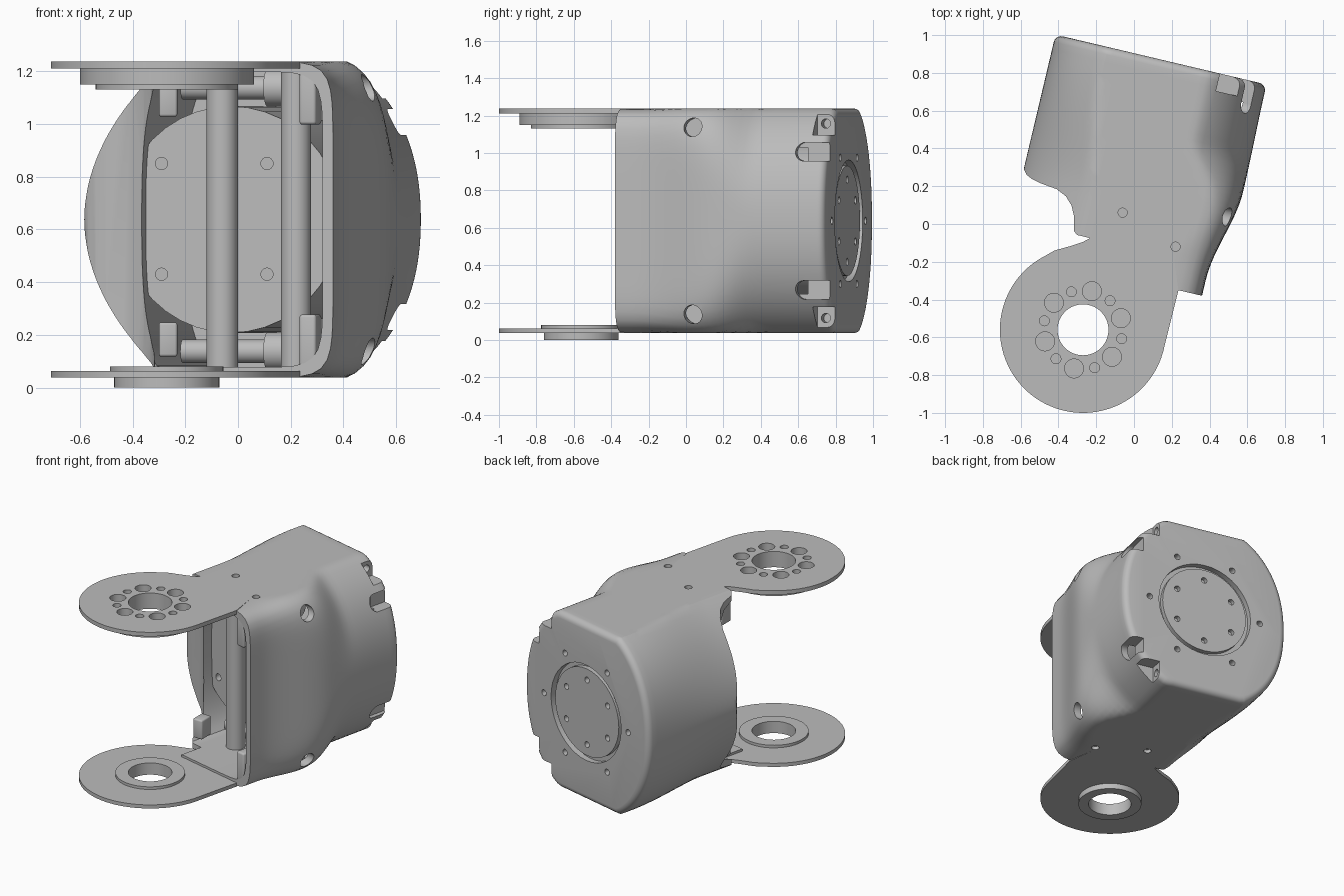
import bpy, bmesh, math
from mathutils import Matrix, Vector

if "Cube" in bpy.data.objects:
    bpy.data.objects.remove(bpy.data.objects["Cube"])

grey = bpy.data.materials.new("light grey")
grey.use_nodes = True
grey.diffuse_color = (0.5, 0.5, 0.5, 1)
grey.node_tree.nodes["Principled BSDF"].inputs["Base Color"].default_value = (0.5, 0.5, 0.5, 1)

TURN = Matrix.Rotation(math.radians(-13.3), 4, 'Z')   # body frame
WORLD = Matrix.Identity(4)
MID, CU, HALF = 0.6375, -0.06, 0.6
HUB = (-0.27, -0.56)


def finish(bm, name, frame=WORLD):
    bmesh.ops.transform(bm, matrix=frame, verts=bm.verts)
    bmesh.ops.recalc_face_normals(bm, faces=bm.faces)
    mesh = bpy.data.meshes.new(name)
    bm.to_mesh(mesh)
    bm.free()
    mesh.materials.append(grey)
    ob = bpy.data.objects.new(name, mesh)
    bpy.context.collection.objects.link(ob)
    return ob


def add_rod(bm, a, b, r, n=40):
    a, b = Vector(a), Vector(b)
    m = Matrix.Translation((a + b) / 2) @ (b - a).to_track_quat('Z', 'Y').to_matrix().to_4x4()
    bmesh.ops.create_cone(bm, cap_ends=True, segments=n, radius1=r, radius2=r,
                          depth=(b - a).length, matrix=m)


def rods(name, items, frame=WORLD):
    bm = bmesh.new()
    for a, b, r in items:
        add_rod(bm, a, b, r)
    return finish(bm, name, frame)


def box(name, lo, hi, frame=WORLD, bevel=0.0):
    bm = bmesh.new()
    lo, hi = Vector(lo), Vector(hi)
    m = Matrix.Translation((lo + hi) / 2) @ Matrix.Diagonal((*(hi - lo), 1))
    bmesh.ops.create_cube(bm, size=1, matrix=m)
    if bevel:
        bmesh.ops.bevel(bm, geom=bm.edges[:], offset=bevel, segments=3, profile=0.5, affect='EDGES')
    return finish(bm, name, frame)


def prism(name, points, z0, z1, frame=WORLD):
    bm = bmesh.new()
    face = bm.faces.new([bm.verts.new((x, y, z0)) for x, y in points])
    top = bmesh.ops.extrude_face_region(bm, geom=[face])["geom"]
    bmesh.ops.translate(bm, vec=(0, 0, z1 - z0), verts=[v for v in top if isinstance(v, bmesh.types.BMVert)])
    return finish(bm, name, frame)


def cut(ob, *cutters):
    for c in cutters:
        mod = ob.modifiers.new("cut", 'BOOLEAN')
        mod.operation, mod.solver, mod.object = 'DIFFERENCE', 'EXACT', c
        bpy.context.view_layer.update()
        mesh = bpy.data.meshes.new_from_object(ob.evaluated_get(bpy.context.evaluated_depsgraph_get()))
        ob.modifiers.clear()
        ob.data = mesh
        bpy.data.objects.remove(c)


def smooth_step(a, b, v):
    t = min(max((v - a) / (b - a), 0), 1)
    return t * t * (3 - 2 * t)


def section(v, inset, left, left_power):
    """Rounded section with flat top and bottom, boxy at the front right."""
    blend = smooth_step(-0.15, 0.5, v)
    right = 0.498 + 0.085 * smooth_step(-0.2, 0.3, v) - 0.01 * smooth_step(0.3, 0.88, v)
    flat = HALF - inset
    for i in range(112):
        t = math.tau * i / 112
        c, s = math.cos(t), math.sin(t)
        if c > 0:
            a, b, n = right, HALF + 0.06 * blend, 9 - 6.8 * blend
        else:
            a, b, n = left, HALF + 0.075, left_power
        r = (abs(c / (a - inset)) ** n + abs(s / (b - inset)) ** n) ** (-1 / n)
        yield CU + r * c, v, MID + max(-flat, min(flat, r * s))


def loft(name, stations):
    bm = bmesh.new()
    rings = [[bm.verts.new(p) for p in section(*s)] for s in stations]
    for r0, r1 in zip(rings, rings[1:]):
        for i in range(len(r0)):
            j = (i + 1) % len(r0)
            bm.faces.new((r0[i], r0[j], r1[j], r1[i]))
    bm.faces.new(rings[0])
    bm.faces.new(rings[-1])
    return finish(bm, name, TURN)


# Hollow body shell with a rounded back rim and a closed left cheek
FRONT, BACK, RIM = -0.287, 0.88, 0.04
steps = [(FRONT + (BACK - RIM - FRONT) * i / 30, 0) for i in range(30)]
steps += [(BACK - RIM + RIM * math.sin(a), RIM * (1 - math.cos(a)))
          for a in [math.radians(18 * k) for k in range(6)]]
shell = loft("body_shell", [(v, inset, 0.575, 1.68 + 0.5 * smooth_step(0.1, 0.8, v)) for v, inset in steps])
cavity = loft("cavity", [(-0.4 + 1.16 * i / 30, 0.04, 0.37, 3) for i in range(31)])
notch = prism("notch", [(-0.9, 0.21), (-0.65, 0.18), (-0.632, 0.145), (-0.612, 0.122), (-0.58, 0.107),
                        (-0.537, 0.097), (-0.44, 0.085), (-0.385, 0.06), (-0.345, 0.02), (-0.32, -0.03),
                        (-0.308, -0.08), (-0.3, -0.11), (-0.28, -0.126), (-0.2, -0.126),
                        (-0.2, -0.5), (-0.9, -0.5)], -0.2, 1.5, TURN)
cut(shell, cavity, notch)

# Side bolt holes, rear corner slots and screw pockets
for sign in (-1, 1):
    z = MID + sign * 0.5
    cut(shell, rods("bolt_cutter", [((0.3, 0.15, z), (0.8, 0.15, z), 0.05)], TURN))
    z = MID + sign * 0.37
    cut(shell, box("slot_cutter", (0.375, 0.755, z - 0.05), (0.8, 1, z + 0.05), TURN),
        rods("slot_end", [((0.375, 0.755, z), (0.8, 0.755, z), 0.05)], TURN))
    zs = sorted((MID + sign * 0.46, MID + sign * 0.585))
    cut(shell, box("pocket_cutter", (0.26, 0.785, zs[0]), (0.8, 1, zs[1]), TURN),
        rods("pocket_hole", [((0.2, 0.83, MID + sign * 0.52), (0.4, 0.83, MID + sign * 0.52), 0.025)], TURN))


# Rear face: hub recess and bolt circles
def circle_of_rods(radius, start, y0, y1, r):
    out = []
    for i in range(6):
        a = math.radians(start + 60 * i)
        x, z = CU + radius * math.cos(a), MID + radius * math.sin(a)
        out.append(((x, y0, z), (x, y1, z), r))
    return out


cut(shell, rods("recess", [((CU, 0.84, MID), (CU, 0.95, MID), 0.325)], TURN),
    rods("rim_holes", circle_of_rods(0.39, 0, 0.83, 0.95, 0.02), TURN))
hub = rods("rear_hub", [((CU, 0.8, MID), (CU, 0.872, MID), 0.295)], TURN)
cut(hub, rods("hub_holes", circle_of_rods(0.22, 30, 0.84, 0.95, 0.02), TURN))

# Drive unit inside, with four front holes
motor = rods("drive_unit", [((CU, 0.13, MID), (CU, 0.79, MID), 0.43)], TURN)
cut(motor, rods("drive_holes", [((x, -0.2, z), (x, 0.3, z), 0.023)
                                for x in (-0.29, 0.11) for z in (0.43, 0.85)]))

# Standoff pillars and cross studs
pillars = rods("standoff_pillars", [((-0.06, 0.06, 0.05), (-0.06, 0.06, 1.22), 0.06),
                                    ((0.22, -0.12, 0.05), (0.22, -0.12, 1.22), 0.057)])
for sign, side in ((-1, "lower"), (1, "upper")):
    z = MID + sign * 0.5
    rods(side + "_cross_stud", [((-0.25, 0.15, z), (0.2, 0.15, z), 0.045),
                                ((0.08, 0.15, z), (0.38, 0.15, z), 0.072)], TURN)
    # Thick front corners and side tips
    zs = sorted((MID + sign * 0.36, MID + sign * 0.58))
    box(side + "_front_corner", (0.304, FRONT + 0.003, zs[0]), (0.37, -0.18, zs[1]), TURN, 0.012)
    zs = sorted((MID + sign * 0.39, MID + sign * 0.52))
    box(side + "_side_tip", (-0.3, -0.06, zs[0]), (-0.23, 0.04, zs[1]), WORLD, 0.01)

# Arm plates with round ends
arc = [math.radians(122 + 226 * i / 60) for i in range(61)]
outline = [(HUB[0] + 0.44 * math.cos(a), HUB[1] + 0.44 * math.sin(a)) for a in arc]
outline += [(0.235, -0.352), (0.2, -0.1), (-0.15, 0.0), (-0.225, -0.07), (-0.27, -0.095),
            (-0.33, -0.115), (-0.42, -0.14)]


def disc(name, r, z0, z1):
    return rods(name, [((*HUB, z0), (*HUB, z1), r)])


def bolt_ring(r, start):
    out = []
    for i in range(6):
        a = math.radians(start + 60 * i)
        x, y = HUB[0] + 0.21 * math.cos(a), HUB[1] + 0.21 * math.sin(a)
        out.append(((x, y, 1.17), (x, y, 1.3), r))
    return out


parts = [prism("upper_arm_plate", outline, 1.21, MID + HALF), prism("lower_arm_plate", outline, MID - HALF, 0.062),
         disc("upper_flange", 0.33, 1.15, 1.212), disc("upper_flange_step", 0.27, 1.13, 1.155),
         disc("lower_collar", 0.215, 0.06, 0.08), disc("lower_boss", 0.2, 0.0, 0.04)]
for p in parts:
    cut(p, disc("bore", 0.135, -0.2, 1.5))
for p in (parts[0], parts[2]):
    cut(p, rods("large_holes", bolt_ring(0.05, 17)), rods("small_holes", bolt_ring(0.026, 47)))

# Small plate screw holes over the pillars
for p in (parts[0], parts[1], shell, pillars):
    for z in (0.0, 1.25):
        cut(p, rods("plate_holes", [((x, y, z - 0.06), (x, y, z + 0.06), 0.024)
                                    for x, y in ((-0.06, 0.06), (0.22, -0.12))]))

# Smooth shading with sharp edges kept
bpy.ops.object.select_all(action='DESELECT')
for ob in bpy.context.collection.objects:
    if ob.type == 'MESH':
        ob.select_set(True)
        bpy.context.view_layer.objects.active = ob
bpy.ops.object.shade_smooth_by_angle(angle=math.radians(30))
